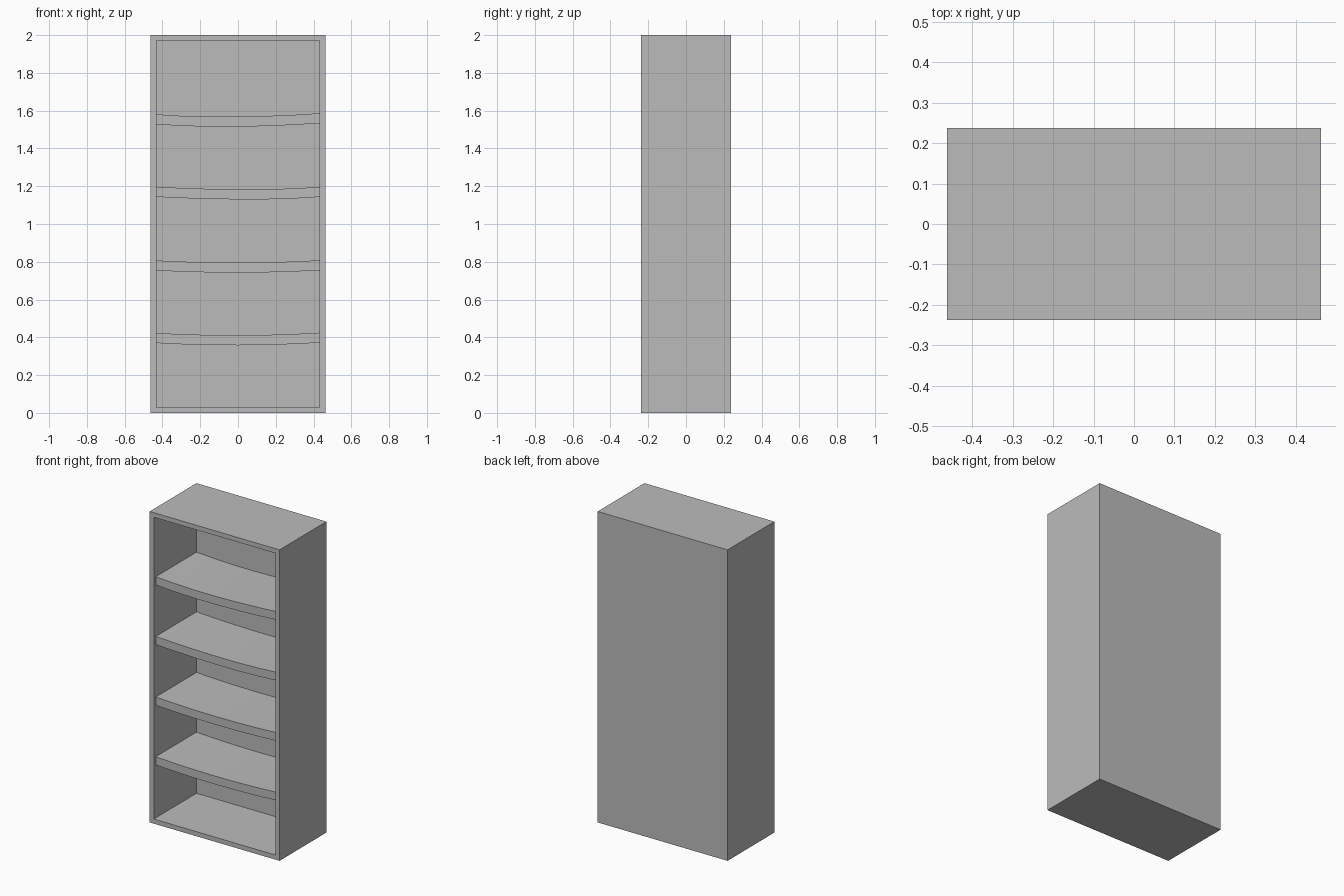
import bpy
import bmesh

default = bpy.data.objects.get("Cube")
if default:
    bpy.data.objects.remove(default, do_unlink=True)

W, D, H = 0.462, 0.238, 2.0   # half width, half depth, height
WALL = 0.042                  # board thickness of the case
RECESS = 0.02                 # shelf setback from the front
THICK = 0.053                 # shelf thickness

grey = bpy.data.materials.new("plain grey")
grey.use_nodes = True
colour = (0.5, 0.5, 0.5, 1)
grey.diffuse_color = colour
grey.node_tree.nodes["Principled BSDF"].inputs["Base Color"].default_value = colour


def finish(name, bm):
    bmesh.ops.recalc_face_normals(bm, faces=bm.faces)
    mesh = bpy.data.meshes.new(name)
    bm.to_mesh(mesh)
    bm.free()
    mesh.materials.append(grey)
    obj = bpy.data.objects.new(name, mesh)
    bpy.context.collection.objects.link(obj)
    return obj


# Case: a box whose front is inset and pushed back to leave the back panel
bm = bmesh.new()
bmesh.ops.create_cube(bm, size=1)
for v in bm.verts:
    v.co = (v.co.x * 2 * W, v.co.y * 2 * D, (v.co.z + 0.5) * H)
front = min(bm.faces, key=lambda f: f.calc_center_median().y)
bmesh.ops.inset_region(bm, faces=[front], thickness=WALL)
pushed = bmesh.ops.extrude_discrete_faces(bm, faces=[front])["faces"][0]
for v in pushed.verts:
    v.co.y = D - WALL
finish("case", bm)


# Shelf: a sagging board profile extruded from front to back
def shelf(name, z_left, z_right, sag, low):
    half = W - 0.004
    steps = 6
    bm = bmesh.new()
    top = []
    for i in range(steps + 1):
        t = i / steps
        # the lowest point of the bow sits at fraction "low" of the width
        s = t / low if t < low else (1 - t) / (1 - low)
        z = z_left + (z_right - z_left) * t - sag * s * (2 - s)
        top.append((half * (2 * t - 1), z))
    outline = top + [(x, z - THICK) for x, z in reversed(top)]
    y_front = RECESS - D
    face = bm.faces.new([bm.verts.new((x, y_front, z)) for x, z in outline])
    moved = bmesh.ops.extrude_face_region(bm, geom=[face], use_keep_orig=True)["geom"]
    for v in moved:
        if isinstance(v, bmesh.types.BMVert):
            v.co.y = D - WALL / 2
    obj = finish(name, bm)
    bpy.context.view_layer.objects.active = obj
    obj.select_set(True)
    bpy.ops.object.shade_smooth_by_angle()
    obj.select_set(False)


shelf("shelf_1", 0.424, 0.426, 0.014, 0.5)
shelf("shelf_2", 0.808, 0.809, 0.013, 0.5)
shelf("shelf_3", 1.198, 1.198, 0.015, 0.58)
shelf("shelf_4", 1.582, 1.588, 0.017, 0.45)
